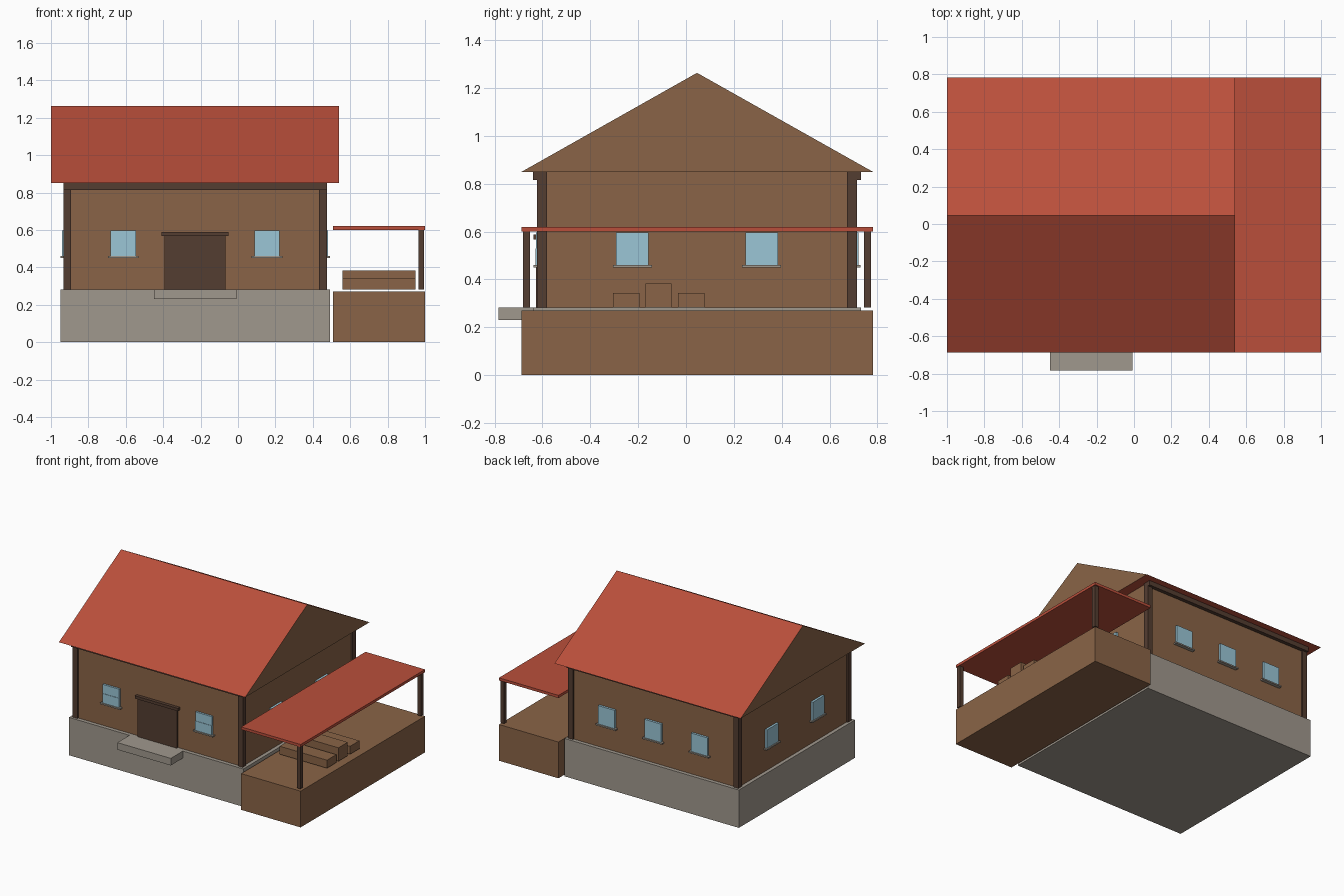
import bpy, bmesh

if "Cube" in bpy.data.objects:
    bpy.data.objects.remove(bpy.data.objects["Cube"])


def mat(name, r, g, b):
    lin = [((c / 255 + 0.055) / 1.055) ** 2.4 for c in (r, g, b)]
    m = bpy.data.materials.new(name)
    m.diffuse_color = (*lin, 1)
    m.use_nodes = True
    m.node_tree.nodes["Principled BSDF"].inputs["Base Color"].default_value = m.diffuse_color
    return m


WOOD = mat("brown wood", 138, 100, 71)
DARK = mat("dark timber", 84, 61, 49)
STONE = mat("grey stone", 160, 152, 141)
RED = mat("red roof", 186, 79, 59)
GLASS = mat("blue glass", 155, 198, 214)


def finish(name, bm, *mats):
    bmesh.ops.recalc_face_normals(bm, faces=bm.faces)
    me = bpy.data.meshes.new(name)
    bm.to_mesh(me)
    bm.free()
    for m in mats:
        me.materials.append(m)
    ob = bpy.data.objects.new(name, me)
    bpy.context.collection.objects.link(ob)
    return ob


def box(name, x, y, z, m):
    """Box from (low, high) ranges on each axis."""
    bm = bmesh.new()
    bmesh.ops.create_cube(bm, size=1)
    for v in bm.verts:
        for i, r in enumerate((x, y, z)):
            v.co[i] = min(r) if v.co[i] < 0 else max(r)
    return finish(name, bm, m)


# House centre and half sizes to the outside of the corner posts
CX, CY, HX, HY = -0.229, 0.046, 0.704, 0.668
FLOOR, EAVE = 0.283, 0.85
INSET = 0.01

# Stone base, doorstep and walls
box("foundation", (-0.95, 0.492), (-0.64, 0.732), (0, FLOOR), STONE)
box("doorstep", (-0.45, -0.008), (-0.783, -0.64), (0.23, FLOOR), STONE)
box("walls", (CX - HX + INSET, CX + HX - INSET),
    (CY - HY + INSET, CY + HY - INSET), (FLOOR, EAVE), WOOD)

# Corner posts and eave beams
for sy, ny in ((-1, "front"), (1, "back")):
    for sx, nx in ((-1, "left"), (1, "right")):
        box(f"{ny}_{nx}_corner_post",
            (CX + sx * HX, CX + sx * (HX - 0.041)),
            (CY + sy * HY, CY + sy * (HY - 0.041)), (FLOOR, EAVE), DARK)
    box(f"{ny}_eave_beam", (CX - HX, CX + HX),
        (CY + sy * (HY - 0.03), CY + sy * (HY + 0.017)), (0.815, EAVE), DARK)

# Gable roof: red slopes and soffit, brown gable ends
bm = bmesh.new()
profile = [(-0.688, EAVE), (0.782, EAVE), (0.046, 1.264)]
face = bm.faces.new([bm.verts.new((-1, y, z)) for y, z in profile])
ext = bmesh.ops.extrude_face_region(bm, geom=[face])["geom"]
bmesh.ops.translate(bm, vec=(1.541, 0, 0),
                    verts=[g for g in ext if isinstance(g, bmesh.types.BMVert)])
bm.normal_update()
for f in bm.faces:
    f.material_index = 1 if abs(f.normal.x) > 0.9 else 0
finish("gable_roof", bm, RED, WOOD)


def window(name, axis, side, c, split=False):
    """Pane and sill on a wall; axis is the wall's normal (0 = x, 1 = y)."""
    wall = (CX, CY)[axis] + side * ((HX, HY)[axis] - INSET)

    def plate(part, half, depth, z, m):
        r = [(wall - side * 0.005, wall + side * depth)] * 2
        r[1 - axis] = (c - half, c + half)
        box(f"{name}_{part}", r[0], r[1], z, m)

    if split:
        plate("lower_pane", 0.068, 0.018, (0.46, 0.53), GLASS)
        plate("upper_pane", 0.068, 0.015, (0.53, 0.597), GLASS)
    else:
        plate("pane", 0.068, 0.017, (0.46, 0.597), GLASS)
    plate("sill", 0.082, 0.026, (0.45, 0.46), STONE)


# Windows: two in front, three at the back, two on each side
for i, k in enumerate((-1, 0, 1)):
    c = CX + 0.384 * k
    window(f"back_window_{i + 1}", 1, 1, c)
    if k:
        window(f"front_window_{i + 1}", 1, -1, c, True)
        for s, n in ((-1, "left"), (1, "right")):
            window(f"{n}_window_{i + 1}", 0, s, CY + 0.27 * k)

# Front door with lintel
box("door", (-0.392, -0.067), (-0.627, -0.6), (FLOOR, 0.568), DARK)
box("door_lintel", (-0.408, -0.052), (-0.637, -0.6), (0.568, 0.589), DARK)

# Side terrace with canopy and two posts
box("terrace", (0.508, 1), (-0.688, 0.782), (0, 0.271), WOOD)
box("canopy", (0.508, 1), (-0.688, 0.782), (0.6, 0.62), RED)
box("front_canopy_post", (0.964, 0.994), (-0.681, -0.652), (FLOOR, 0.6), DARK)
box("back_canopy_post", (0.964, 0.994), (0.744, 0.773), (FLOOR, 0.6), DARK)

# Table and benches under the canopy
for name, y, top in (("front_bench", -0.25, 0.343), ("table", -0.115, 0.384),
                     ("back_bench", 0.022, 0.343)):
    box(name, (0.558, 0.95), (y - 0.055, y + 0.055), (FLOOR, top), WOOD)
